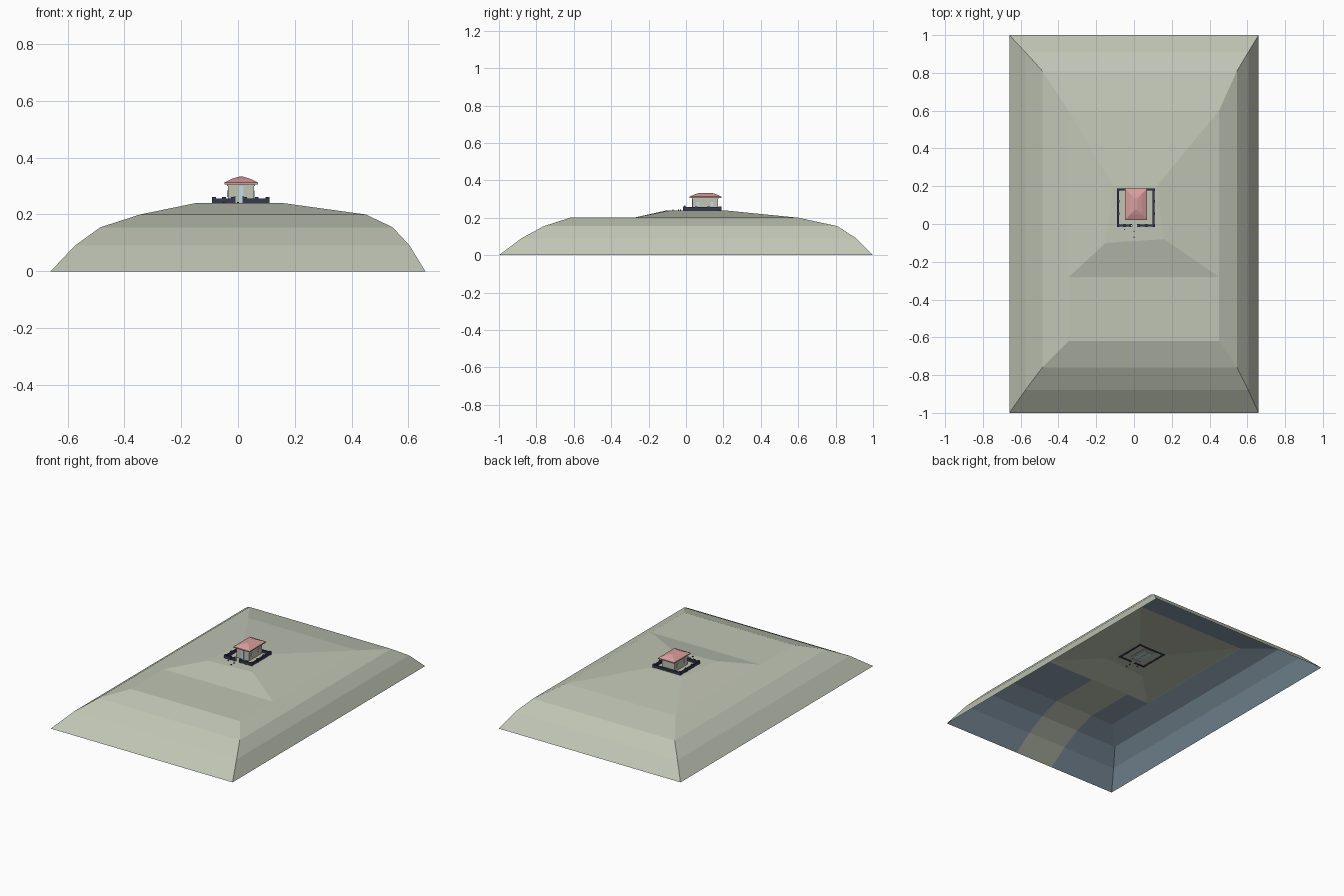
import bpy, bmesh

if "Cube" in bpy.data.objects:
    bpy.data.objects.remove(bpy.data.objects["Cube"])


def mat(name, r, g, b):
    m = bpy.data.materials.new(name)
    m.diffuse_color = (r, g, b, 1)
    m.use_nodes = True
    m.node_tree.nodes["Principled BSDF"].inputs["Base Color"].default_value = m.diffuse_color
    return m


STONE = mat("pale_stone", 0.53, 0.56, 0.46)
SLATE = mat("slate_blue", 0.28, 0.38, 0.46)
ROOF = mat("rose_tile", 0.68, 0.34, 0.34)
NAVY = mat("dark_navy", 0.035, 0.04, 0.08)
GLASS = mat("light_blue", 0.55, 0.70, 0.80)


def mesh_from_faces(name, faces, material):
    bm = bmesh.new()
    for f in faces:
        bm.faces.new([bm.verts.new(p) for p in f])
    bmesh.ops.remove_doubles(bm, verts=bm.verts, dist=1e-5)
    me = bpy.data.meshes.new(name)
    bm.to_mesh(me)
    bm.free()
    me.materials.append(material)
    ob = bpy.data.objects.new(name, me)
    bpy.context.collection.objects.link(ob)
    return ob


def boxes(name, bounds, material):
    """One object made of boxes given as x0, x1, y0, y1, z0, z1."""
    faces = []
    for x0, x1, y0, y1, z0, z1 in bounds:
        lo = [(x0, y0, z0), (x1, y0, z0), (x1, y1, z0), (x0, y1, z0)]
        hi = [(x, y, z1) for x, y, _ in lo]
        faces += [lo[::-1], hi]
        faces += [[lo[i], lo[(i + 1) % 4], hi[(i + 1) % 4], hi[i]] for i in range(4)]
    return mesh_from_faces(name, faces, material)


def rect(x0, x1, y0, y1, z):
    return [(x0, y0, z), (x1, y0, z), (x1, y1, z), (x0, y1, z)]


# Hill: terraced rectangular rings, lowest first
rings = [rect(-0.66, 0.66, -1, 1, 0),
         rect(-0.575, 0.605, -0.88, 0.91, 0.09),
         rect(-0.485, 0.545, -0.76, 0.81, 0.155),
         rect(-0.345, 0.45, -0.62, 0.60, 0.20)]
shelf = rect(-0.345, 0.45, -0.28, 0.60, 0.20)
summit = [(-0.15, -0.1, 0.24), (0.16, -0.08, 0.24), (0.12, 0.2, 0.24), (-0.11, 0.2, 0.24)]
PATH = (-0.18, 0.10)


def split_front(a, b, c, d):
    """Cut a front quad into left bank, path and right bank."""
    lows = [a] + [(x, a[1], a[2]) for x in PATH] + [b]
    highs = [d] + [(x, d[1], d[2]) for x in PATH] + [c]
    return [[lows[i], lows[i + 1], highs[i + 1], highs[i]] for i in range(3)]


banks, path = [], []
for lo, hi in zip(rings, rings[1:]):
    left, mid, right = split_front(lo[0], lo[1], hi[1], hi[0])
    banks += [left, right]
    path.append(mid)
    for i in (1, 2, 3):
        j = (i + 1) % 4
        banks.append([lo[i], lo[j], hi[j], hi[i]])
left, mid, right = split_front(rings[3][0], rings[3][1], shelf[1], shelf[0])
banks += [left, right]
path.append(mid)
crown = [[shelf[i], shelf[(i + 1) % 4], summit[(i + 1) % 4], summit[i]] for i in range(4)]
crown.append(summit)
mesh_from_faces("hill", banks + path + crown, STONE)

# Slate lining just under the banks
mesh_from_faces("hill_lining",
                [[(x, y, z - 0.003 if z > 0 else z) for x, y, z in reversed(f)] for f in banks],
                SLATE)

# House
boxes("house_walls", [(-0.035, 0.056, 0.035, 0.17, 0.238, 0.306)], STONE)
boxes("house_cornice", [(-0.039, 0.060, 0.031, 0.174, 0.300, 0.305)], STONE)
boxes("house_floor", [(-0.022, 0.005, 0.03, 0.15, 0.234, 0.237),
                      (0.016, 0.043, 0.03, 0.15, 0.234, 0.237)], GLASS)
boxes("front_door", [(0.003, 0.019, 0.031, 0.036, 0.242, 0.300)], GLASS)
boxes("side_windows", [(x, x + 0.004, y, y + 0.016, 0.262, 0.284)
                       for x in (-0.038, 0.055) for y in (0.055, 0.13)], GLASS)

# Flared hip roof
cx, cy = 0.011, 0.105
tiers = [rect(cx - w, cx + w, cy - d, cy + d, z)
         for w, d, z in ((0.059, 0.085, 0.306), (0.059, 0.085, 0.313),
                         (0.032, 0.055, 0.326), (0.008, 0.032, 0.333))]
roof = [tiers[0][::-1], tiers[-1]]
for lo, hi in zip(tiers, tiers[1:]):
    roof += [[lo[i], lo[(i + 1) % 4], hi[(i + 1) % 4], hi[i]] for i in range(4)]
mesh_from_faces("roof", roof, ROOF)

# Yard fence with a front gate opening
x0, x1, y0, y1 = -0.084, 0.104, -0.008, 0.182
t = 0.005
boxes("fence_walls", [(x0 - t, x0 + t, y0, y1, 0.236, 0.257),
                      (x1 - t, x1 + t, y0, y1, 0.236, 0.257),
                      (x0, x1, y1 - t, y1 + t, 0.236, 0.257),
                      (x0, -0.018, y0 - t, y0 + t, 0.236, 0.257),
                      (0.024, x1, y0 - t, y0 + t, 0.236, 0.257)], NAVY)
p = 0.007
spots = [(x, y) for x in (x0, x1) for y in (y0, 0.055, 0.12, y1)]
spots += [(-0.018, y0), (0.024, y0), (-0.05, y0), (0.065, y0)]
boxes("fence_posts", [(x - p, x + p, y - p, y + p, 0.236, 0.261) for x, y in spots], NAVY)

# Gate posts and small stones leading to the yard
boxes("gate_posts", [(x - 0.003, x + 0.003, -0.012, -0.004, 0.238, 0.266)
                     for x in (-0.012, 0.018)], GLASS)
boxes("path_stones", [(x - 0.003, x + 0.003, y - 0.003, y + 0.003, 0.236, 0.244)
                      for x, y in ((0, -0.04), (0.0, -0.07), (-0.05, -0.03))], NAVY)
